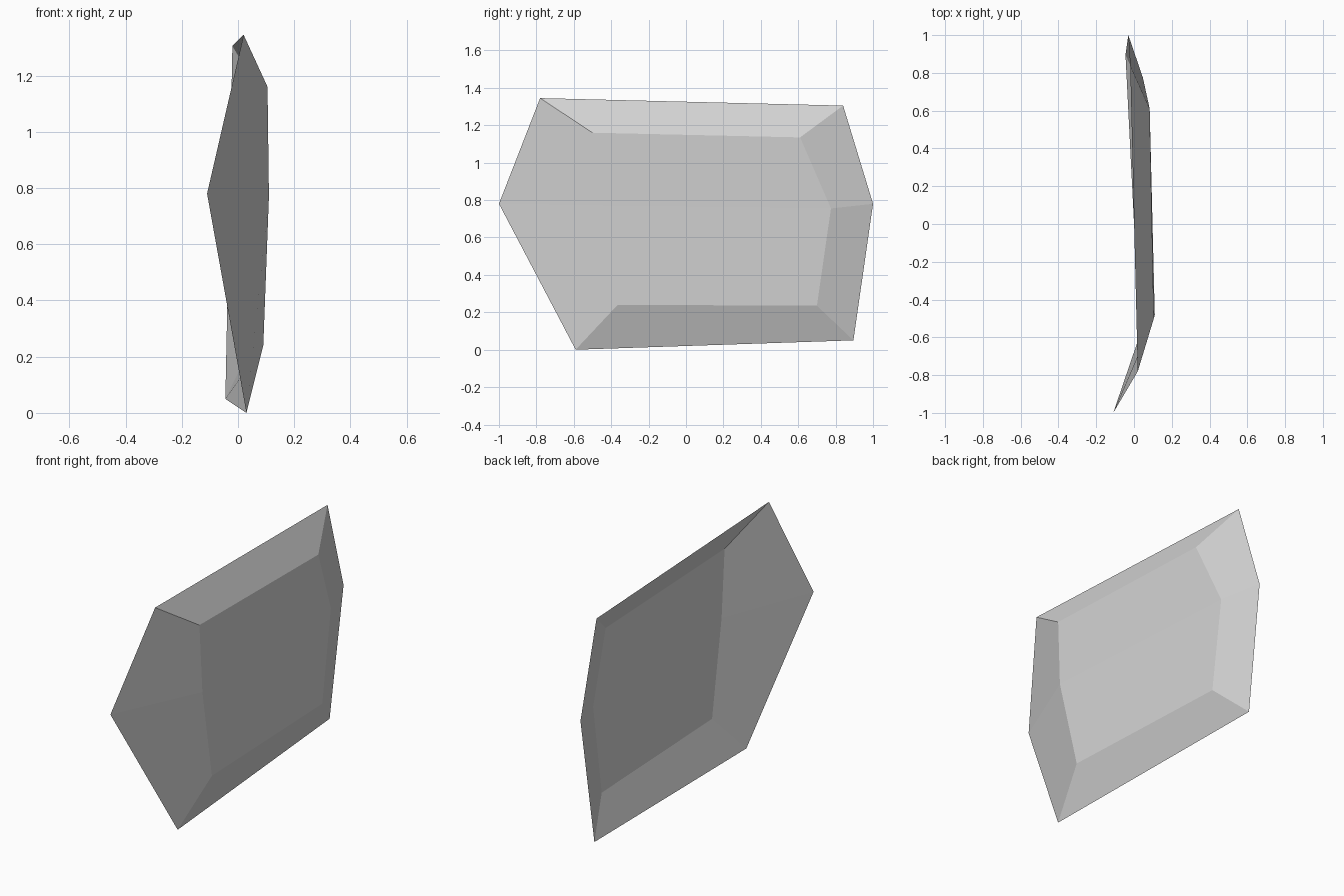
import bpy
import bmesh

cube = bpy.data.objects.get("Cube")
if cube:
    bpy.data.objects.remove(cube, do_unlink=True)

# One plain stone grey
grey = bpy.data.materials.new("light_grey")
grey.use_nodes = True
colour = (0.65, 0.65, 0.65, 1)
grey.diffuse_color = colour
shader = next(n for n in grey.node_tree.nodes if n.type == 'BSDF_PRINCIPLED')
shader.inputs["Base Color"].default_value = colour

# Open rim and raised face, both running front, top, back, bottom
rim_profile = [(-0.11, -1, 0.78), (0.02, -0.78, 1.345), (-0.02, 0.84, 1.305),
               (-0.03, 1, 0.78), (-0.045, 0.895, 0.05), (0.03, -0.59, 0)]
face_profile = [(0.11, -0.48, 0.77), (0.105, -0.5, 1.16), (0.083, 0.61, 1.135),
                (0.047, 0.775, 0.755), (0.045, 0.70, 0.235), (0.09, -0.365, 0.24)]

bm = bmesh.new()
rim = [bm.verts.new(p) for p in rim_profile]
top = [bm.verts.new(p) for p in face_profile]

# Sloping bevel facets around the rim
count = len(rim)
for i in range(count):
    j = (i + 1) % count
    bm.faces.new((rim[i], top[i], top[j], rim[j]))

# Raised face, creased along its middle; the back stays open
bm.faces.new((top[0], top[3], top[2], top[1]))
bm.faces.new((top[0], top[5], top[4], top[3]))

# Point the faces outward, towards +x
bm.normal_update()
for face in bm.faces:
    if face.normal.x < 0:
        face.normal_flip()

mesh = bpy.data.meshes.new("faceted_panel")
bm.to_mesh(mesh)
bm.free()
mesh.materials.append(grey)
panel = bpy.data.objects.new("faceted_panel", mesh)
bpy.context.collection.objects.link(panel)
